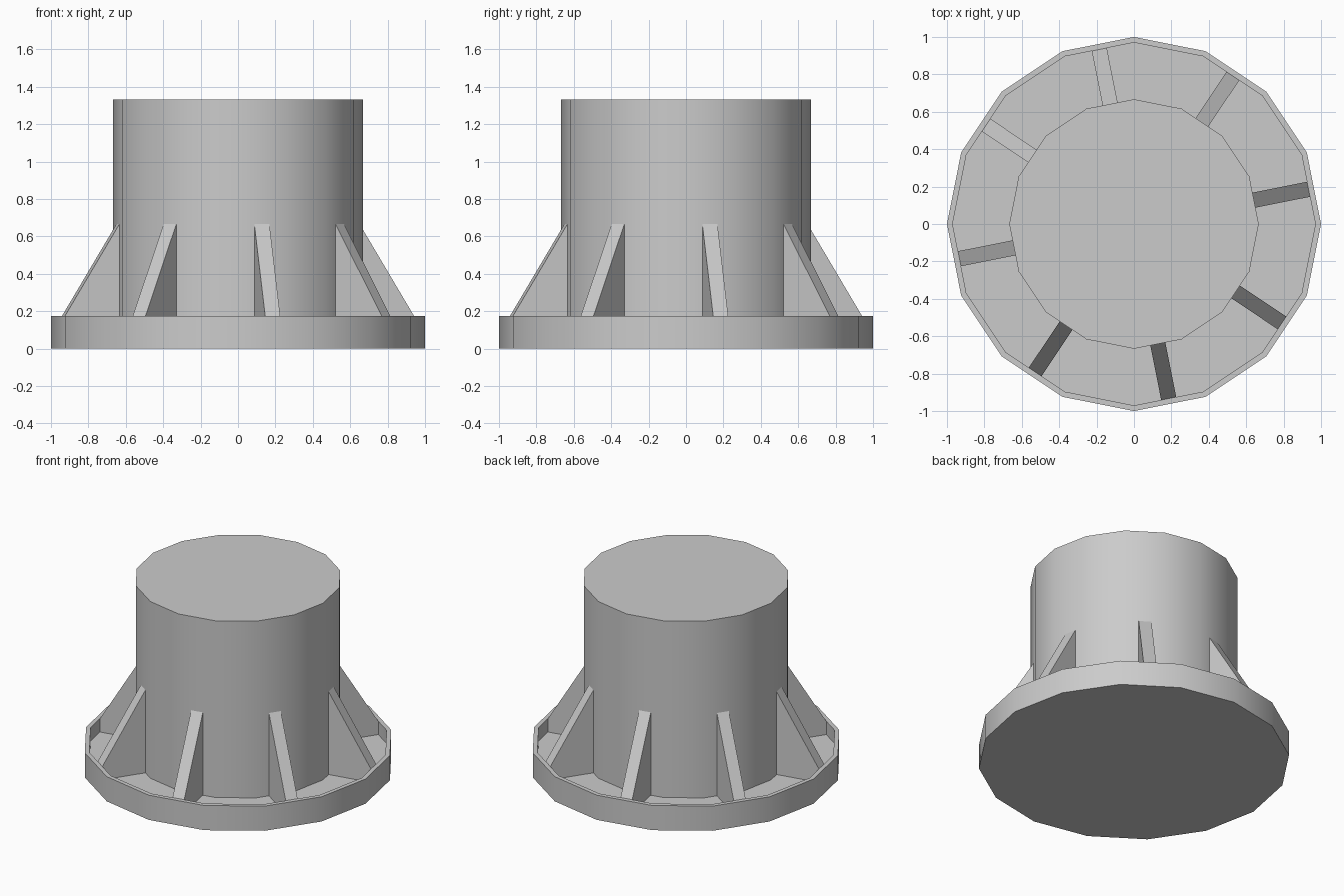
import bpy, bmesh
from math import cos, sin, pi, radians

if "Cube" in bpy.data.objects:
    bpy.data.objects.remove(bpy.data.objects["Cube"])

SIDES = 16
FLOOR, RIM, RIB_TOP, TOP = 0.08, 0.175, 0.667, 1.333
R_BASE, R_RIM, R_DRUM = 1.0, 0.97, 0.667
APOTHEM = cos(pi / SIDES)


def finish(name, bm, smooth=False):
    bmesh.ops.recalc_face_normals(bm, faces=bm.faces)
    mesh = bpy.data.meshes.new(name)
    bm.to_mesh(mesh)
    bm.free()
    obj = bpy.data.objects.new(name, mesh)
    bpy.context.collection.objects.link(obj)
    if smooth:
        bpy.ops.object.select_all(action='DESELECT')
        obj.select_set(True)
        bpy.context.view_layer.objects.active = obj
        bpy.ops.object.shade_smooth_by_angle(angle=radians(30))
    return obj


def lathe(name, profile):
    """Stack 16-sided rings (radius, z), capped at both ends."""
    bm = bmesh.new()
    rings = [[bm.verts.new((r * cos(2 * pi * i / SIDES), r * sin(2 * pi * i / SIDES), z))
              for i in range(SIDES)] for r, z in profile]
    for a, b in zip(rings, rings[1:]):
        for i in range(SIDES):
            j = (i + 1) % SIDES
            bm.faces.new((a[i], a[j], b[j], b[i]))
    bm.faces.new(rings[0])
    bm.faces.new(rings[-1])
    return finish(name, bm, smooth=True)


# Dish-shaped base with a thin raised rim
lathe("base_tray", [(R_BASE, 0), (R_BASE, RIM), (R_RIM, RIM), (R_RIM, FLOOR)])

# Central drum
lathe("drum", [(R_DRUM, FLOOR), (R_DRUM, TOP)])


# Sloping ribs centred on every second facet
def rib(index, half_width=0.041):
    r_in, r_out = R_DRUM * APOTHEM, R_RIM * APOTHEM
    profile = [(r_in, FLOOR), (r_out, FLOOR), (r_out, RIM), (r_in, RIB_TOP)]
    bm = bmesh.new()
    left, right = [[bm.verts.new((r, y, z)) for r, z in profile]
                   for y in (-half_width, half_width)]
    bm.faces.new(left)
    bm.faces.new(right)
    for i in range(4):
        j = (i + 1) % 4
        bm.faces.new((left[i], left[j], right[j], right[i]))
    obj = finish(f"rib_{index + 1}", bm)
    obj.rotation_euler.z = radians(11.25 + 45 * index)


for k in range(8):
    rib(k)
